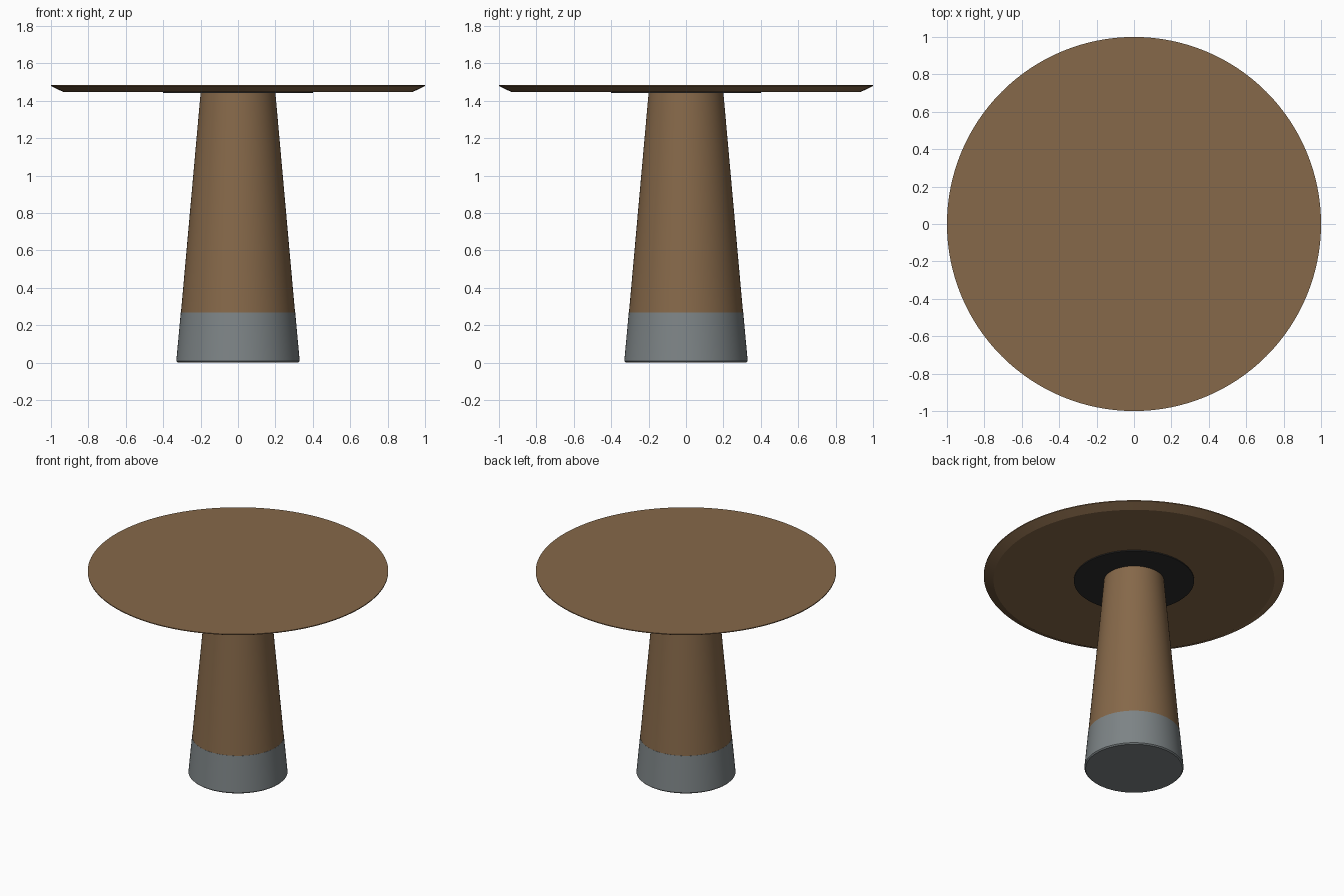
import bpy
import bmesh
from math import cos, sin, tau, radians

cube = bpy.data.objects.get("Cube")
if cube:
    bpy.data.objects.remove(cube, do_unlink=True)

SIDES = 128


def make_material(name, rgb):
    mat = bpy.data.materials.new(name)
    mat.use_nodes = True
    color = (*rgb, 1.0)
    mat.diffuse_color = color
    mat.node_tree.nodes["Principled BSDF"].inputs["Base Color"].default_value = color
    return mat


def turned_part(name, profile, mat):
    """Closed round solid from (radius, height) pairs, bottom to top."""
    bm = bmesh.new()
    rings = [[bm.verts.new((r * cos(tau * i / SIDES), r * sin(tau * i / SIDES), z))
              for i in range(SIDES)] for r, z in profile]
    for low, high in zip(rings, rings[1:]):
        for i in range(SIDES):
            j = (i + 1) % SIDES
            bm.faces.new((low[i], low[j], high[j], high[i]))
    bm.faces.new(rings[0][::-1])
    bm.faces.new(rings[-1])
    mesh = bpy.data.meshes.new(name)
    bm.to_mesh(mesh)
    bm.free()
    mesh.materials.append(mat)
    obj = bpy.data.objects.new(name, mesh)
    bpy.context.collection.objects.link(obj)
    bpy.ops.object.select_all(action="DESELECT")
    obj.select_set(True)
    bpy.context.view_layer.objects.active = obj
    bpy.ops.object.shade_smooth_by_angle(angle=radians(20))
    return obj


wood = make_material("brown wood", (0.238, 0.139, 0.067))
metal = make_material("grey metal", (0.205, 0.23, 0.238))
black = make_material("black plate", (0.027, 0.027, 0.027))

# Pedestal: metal foot, then a tapering wooden column
turned_part("base_band", [(0.322, 0), (0.33, 0.008), (0.306, 0.268)], metal)
turned_part("column", [(0.305, 0.268), (0.2, 1.442)], wood)

# Round mounting plate under the top
turned_part("mounting_plate", [(0.4, 1.441), (0.4, 1.449)], black)

# Table top with a wide chamfer underneath
turned_part("table_top", [(0.935, 1.448), (1, 1.479), (1, 1.485)], wood)
